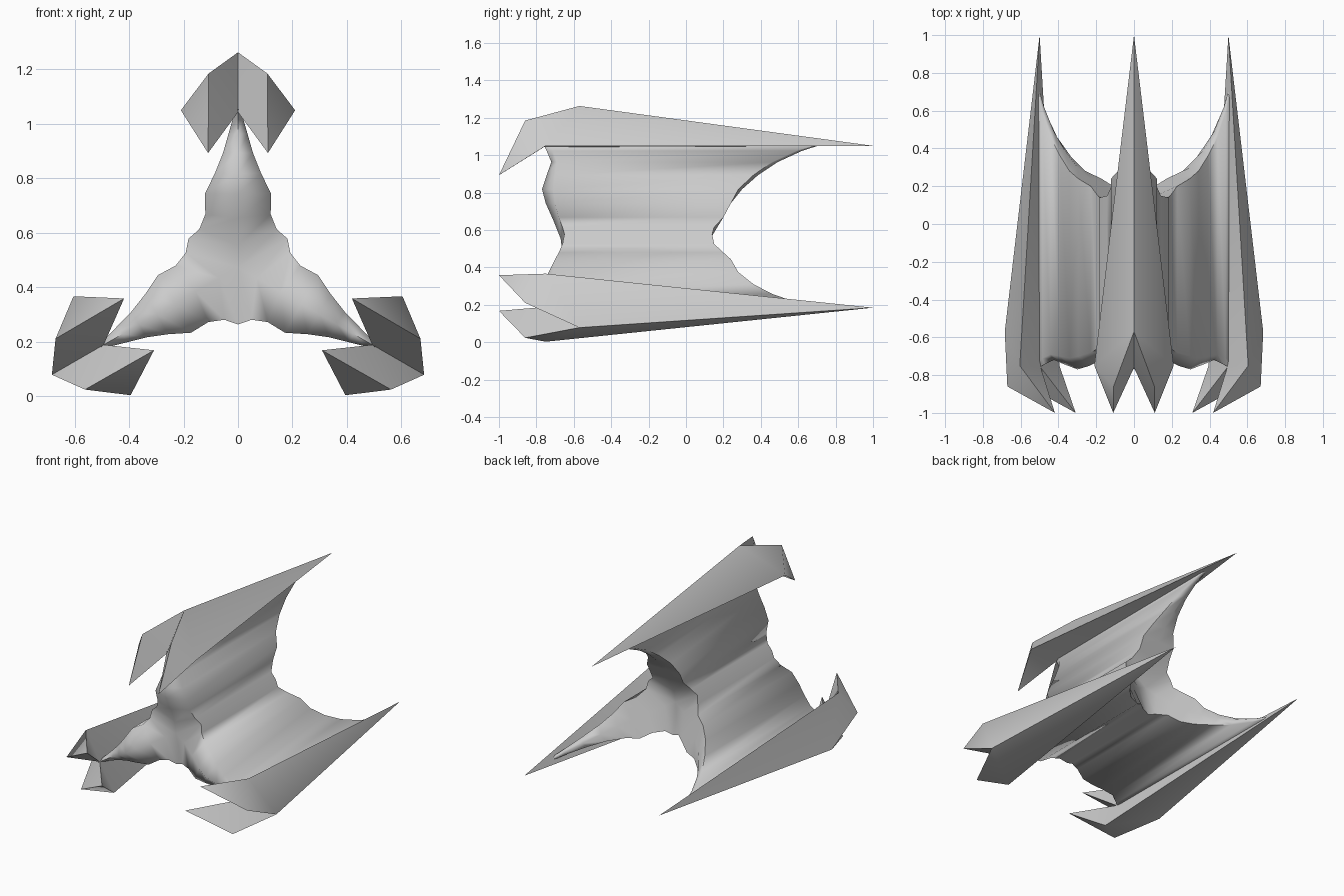
import bpy, bmesh
from math import sin, cos, pi, radians

if "Cube" in bpy.data.objects:
    bpy.data.objects.remove(bpy.data.objects["Cube"])

CENTRE_Z = 0.473


def place(t, y, r, k):
    """Wing-local point (tangent, length, radius) turned to wing k of three."""
    a = k * 2 * pi / 3
    return (r * sin(a) + t * cos(a), y, CENTRE_Z + r * cos(a) - t * sin(a))


def finish(name, bm, angle):
    bmesh.ops.remove_doubles(bm, verts=bm.verts[:], dist=0.002)
    bmesh.ops.recalc_face_normals(bm, faces=bm.faces[:])
    mesh = bpy.data.meshes.new(name)
    bm.to_mesh(mesh)
    bm.free()
    ob = bpy.data.objects.new(name, mesh)
    bpy.context.collection.objects.link(ob)
    bpy.ops.object.select_all(action='DESELECT')
    ob.select_set(True)
    bpy.context.view_layer.objects.active = ob
    bpy.ops.object.shade_smooth_by_angle(angle=radians(angle))
    return ob


# Wing stations, hub to pod: ridge radius, flank radius, half thickness,
# then y of front ridge, front flank, back flank, back ridge
stations = [
    (0.000, 0.105, 0.182, -0.66, -0.65, 0.14, 0.11),
    (0.080, 0.140, 0.142, -0.67, -0.66, 0.15, 0.13),
    (0.180, 0.195, 0.120, -0.71, -0.68, 0.20, 0.18),
    (0.270, 0.270, 0.122, -0.75, -0.70, 0.24, 0.24),
    (0.345, 0.345, 0.085, -0.77, -0.71, 0.28, 0.30),
    (0.420, 0.420, 0.055, -0.745, -0.70, 0.36, 0.385),
    (0.490, 0.490, 0.035, -0.72, -0.69, 0.46, 0.49),
    (0.550, 0.550, 0.018, -0.745, -0.71, 0.59, 0.62),
    (0.582, 0.582, 0.010, -0.76, -0.73, 0.69, 0.72),
]

# Three-armed hull: hub and blades share their valley edges
bm = bmesh.new()
for k in range(3):
    rings = []
    for rr, rs, t, yf, yfs, ybs, yb in stations:
        ring = [(0, yf, rr), (t, yfs, rs), (t, ybs, rs),
                (0, yb, rr), (-t, ybs, rs), (-t, yfs, rs)]
        rings.append([bm.verts.new(place(*p, k)) for p in ring])
    for a, b in zip(rings, rings[1:]):
        for i in range(6):
            j = (i + 1) % 6
            bm.faces.new((a[i], a[j], b[j], b[i]))
    bm.faces.new(rings[-1])
finish("hull", bm, 80)

# Pointed pod with two forward fangs on each blade
pod = {
    "tail": (0, 1.0, 0.577), "peak": (0, -0.57, 0.79), "notch": (0, -0.76, 0.57),
    "shoulder": (0.108, -0.86, 0.712), "side": (0.21, -0.75, 0.577),
    "fang": (0.11, -1.0, 0.42),
}
half_faces = ["tail side peak", "peak side shoulder", "peak shoulder notch",
              "shoulder fang notch", "shoulder side fang", "side notch fang",
              "tail notch side"]
for k, label in enumerate(("top", "right", "left")):
    bm = bmesh.new()
    for s in (1, -1):
        v = {n: bm.verts.new(place(s * t, y, r, k)) for n, (t, y, r) in pod.items()}
        for f in half_faces:
            bm.faces.new([v[n] for n in f.split()])
    finish(label + "_wing_pod", bm, 75)
